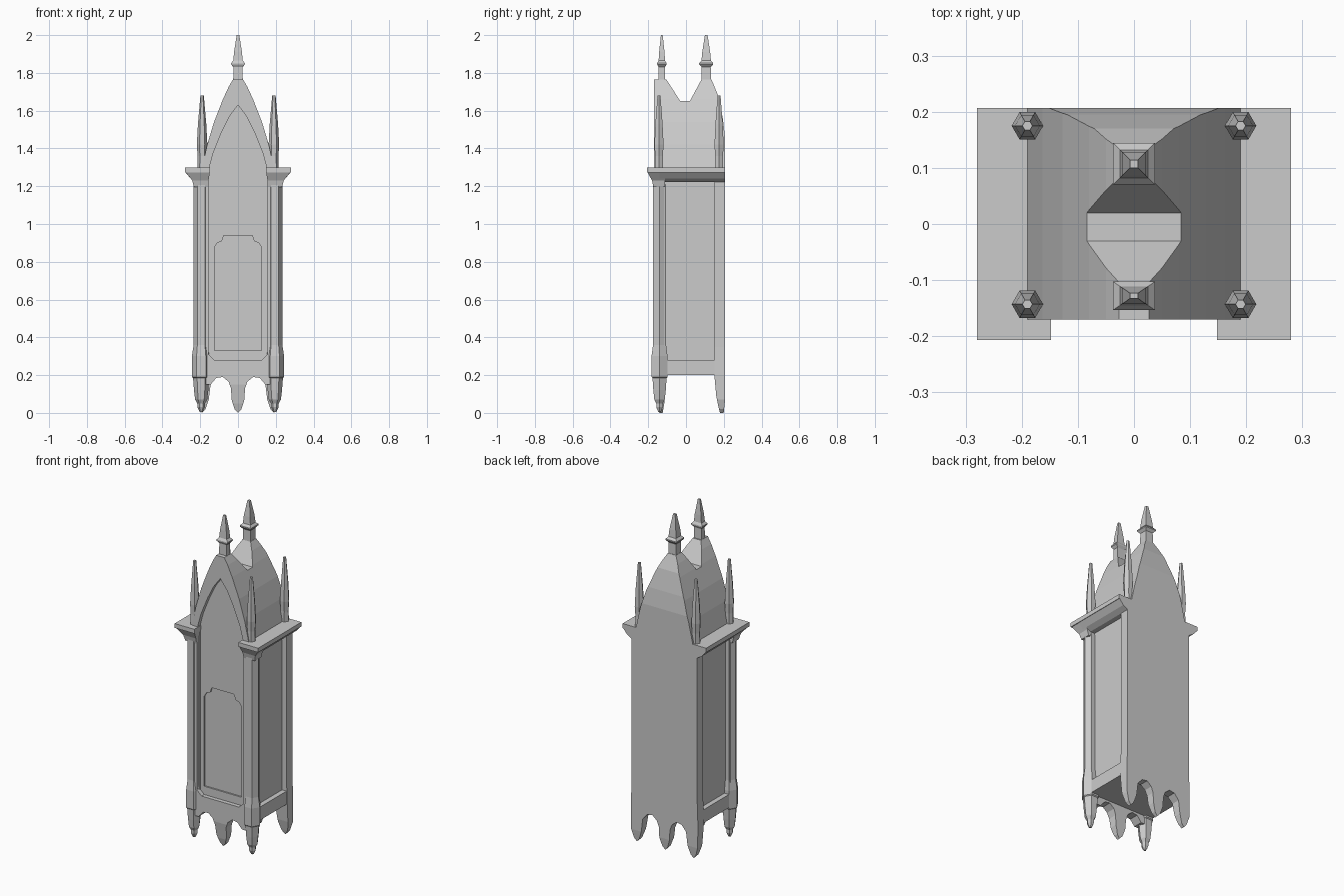
import bpy, bmesh, math

cube = bpy.data.objects.get("Cube")
if cube:
    bpy.data.objects.remove(cube, do_unlink=True)

STONE = (0.6, 0.6, 0.6, 1)
stone = bpy.data.materials.new("plain grey")
stone.use_nodes = True
stone.diffuse_color = STONE
stone.node_tree.nodes["Principled BSDF"].inputs["Base Color"].default_value = STONE


def loft(name, rings):
    """Skin a stack of matching closed rings and cap both ends."""
    bm = bmesh.new()
    loops = [[bm.verts.new(p) for p in ring] for ring in rings]
    n = len(loops[0])
    for a, b in zip(loops, loops[1:]):
        for i in range(n):
            j = (i + 1) % n
            bm.faces.new((a[i], a[j], b[j], b[i]))
    bm.faces.new(loops[0][::-1])
    bm.faces.new(loops[-1])
    bmesh.ops.recalc_face_normals(bm, faces=bm.faces)
    mesh = bpy.data.meshes.new(name)
    bm.to_mesh(mesh)
    bm.free()
    mesh.materials.append(stone)
    obj = bpy.data.objects.new(name, mesh)
    bpy.context.collection.objects.link(obj)
    return obj


def front_prism(name, xz, y0, y1):
    return loft(name, [[(x, y, z) for x, z in xz] for y in (y0, y1)])


def side_prism(name, yz, x0, x1):
    return loft(name, [[(x, y, z) for y, z in yz] for x in (x0, x1)])


def box(name, x, y, z):
    return front_prism(name, [(x[0], z[0]), (x[1], z[0]), (x[1], z[1]), (x[0], z[1])], *y)


def turned(name, cx, cy, profile, sides=6):
    """Faceted upright turning; profile is (radius, height)."""
    turn = 2 * math.pi / sides
    return loft(name, [[(cx + r * math.cos(i * turn), cy + r * math.sin(i * turn), z)
                        for i in range(sides)] for r, z in profile])


def mirrored(half):
    """Complete a half outline, dropping doubled points on the centre line."""
    return half + [(-x, z) for x, z in reversed(half) if x > 0]


def carve(obj, cutter, operation):
    mod = obj.modifiers.new("carve", "BOOLEAN")
    mod.operation, mod.object, mod.solver = operation, cutter, "EXACT"
    bpy.context.view_layer.objects.active = obj
    bpy.ops.object.modifier_apply(modifier=mod.name)
    bpy.data.objects.remove(cutter, do_unlink=True)


BACK = 0.207

# Case with ogive roof, cut by a valley between the two gables
case = front_prism("case_and_roof", mirrored([
    (0.19, 0.2), (0.19, 1.3), (0.163, 1.42), (0.127, 1.54), (0.08, 1.66),
    (0.05, 1.725), (0.027, 1.765)]), -0.17, BACK)
carve(case, side_prism("roof_shape", [
    (-0.3, 0.1), (-0.3, 1.8), (-0.125, 1.8), (-0.105, 1.767), (-0.03, 1.65),
    (0.02, 1.65), (0.083, 1.767), (0.1, 1.8), (0.12, 1.8), (0.135, 1.765),
    (0.17, 1.68), (0.195, 1.56), (0.21, 1.43), (0.21, 0.1)], -0.5, 0.5), "INTERSECT")

# Recessed pointed front panel and its notched door
carve(case, front_prism("arch_cutter", mirrored([
    (0.125, 0.28), (0.157, 0.31), (0.157, 1.28), (0.13, 1.38), (0.085, 1.49),
    (0.045, 1.57), (0, 1.63)]), -0.3, -0.145), "DIFFERENCE")
carve(case, front_prism("door_cutter", mirrored([
    (0.125, 0.33), (0.125, 0.875), (0.11, 0.9), (0.085, 0.91), (0.075, 0.94)]),
    -0.3, -0.136), "DIFFERENCE")

# Boards with scalloped lower edges and hanging points
center_drop = [(0, 0), (0.018, 0.02), (0.034, 0.07), (0.037, 0.13), (0.05, 0.165), (0.08, 0.19)]
back = front_prism("back_board", mirrored(center_drop + [
    (0.115, 0.185), (0.145, 0.15), (0.155, 0.07), (0.172, 0.02), (0.19, 0), (0.207, 0.02),
    (0.222, 0.07), (0.225, 0.2), (0.22, 0.35), (0.22, 1.26)]), 0.14, BACK)
carve(back, side_prism("back_drop_shape", [
    (0.15, 1.4), (0.15, 0.2), (0.16, 0.09), (0.172, 0.03), (0.183, -0.01),
    (0.198, -0.01), (0.205, 0.05), (0.21, 0.1), (0.21, 1.4)], -0.5, 0.5), "INTERSECT")
apron = front_prism("front_apron", mirrored(center_drop + [
    (0.115, 0.185), (0.145, 0.15), (0.17, 0.15), (0.17, 0.28)]), -0.172, -0.1)
carve(apron, side_prism("front_drop_shape", [
    (-0.17, 0.4), (-0.17, 0.15), (-0.155, 0.05), (-0.138, -0.01), (-0.125, -0.01),
    (-0.115, 0.05), (-0.11, 0.2), (-0.11, 0.4)], -0.5, 0.5), "INTERSECT")

COLUMN = [(0.008, 0.005), (0.02, 0.03), (0.02, 0.05), (0.032, 0.07), (0.038, 0.12),
          (0.043, 0.185), (0.049, 0.19), (0.049, 0.3), (0.04, 0.36), (0.04, 1.21)]
SPIRE = [(0.026, 1.28), (0.024, 1.36), (0.028, 1.42), (0.022, 1.53), (0.009, 1.68)]

for s, side in ((-1, "right"), (1, "left")):
    def span(a, b):
        return (s * a, s * b)

    # Side frame around the sunken side panel
    box(side + "_bottom_rail", span(0.15, 0.22), (-0.14, 0.2), (0.2, 0.28))
    box(side + "_front_post", span(0.15, 0.22), (-0.15, -0.11), (0.2, 1.26))

    # Cornice slab with sloping underside
    box(side + "_cornice_slab", span(0.148, 0.28), (-BACK, BACK), (1.272, 1.298))
    front_prism(side + "_cornice_slope", [(s * 0.16, 1.28), (s * 0.278, 1.273),
                (s * 0.25, 1.24), (s * 0.22, 1.222), (s * 0.16, 1.222)], -0.14, BACK)

    # Corner column, capital and spires
    turned(side + "_column", s * 0.195, -0.14, COLUMN)
    loft(side + "_capital", [
        [(s * a, f, z), (s * b, f, z), (s * b, -0.11, z), (s * a, -0.11, z)]
        for a, b, f, z in ((0.158, 0.233, -0.172, 1.195), (0.156, 0.242, -0.18, 1.23),
                           (0.149, 0.276, -0.203, 1.273))])
    for y, end in ((-0.143, "front"), (0.175, "back")):
        turned(side + "_" + end + "_spire", s * 0.19, y, SPIRE)

# Square finials on both gables
FINIAL = [(0.026, 1.73), (0.024, 1.83), (0.037, 1.845), (0.037, 1.852),
          (0.025, 1.865), (0.021, 1.91), (0.007, 2.0)]
for y, depth, end in ((-0.128, 0.68, "front"), (0.107, 1.0, "back")):
    loft(end + "_finial", [
        [(r * a, y + r * b * depth, z) for a, b in ((-1, -1), (1, -1), (1, 1), (-1, 1))]
        for r, z in FINIAL])
